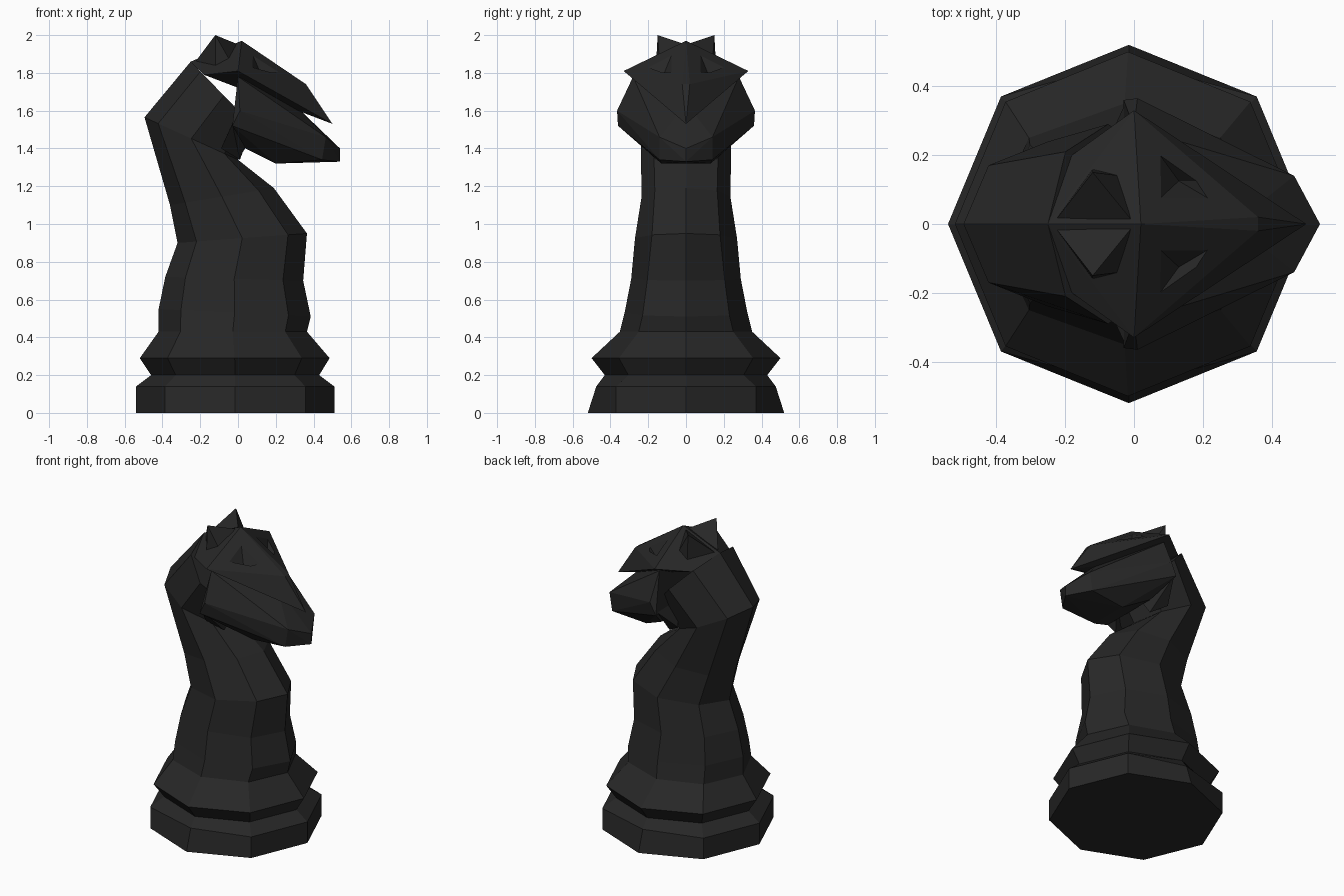
import bpy, bmesh

if "Cube" in bpy.data.objects:
    bpy.data.objects.remove(bpy.data.objects["Cube"])

mat = bpy.data.materials.new("black")
mat.diffuse_color = (0.02, 0.02, 0.02, 1)
mat.use_nodes = True
mat.node_tree.nodes["Principled BSDF"].inputs["Base Color"].default_value = mat.diffuse_color


def finish(bm, name):
    bmesh.ops.recalc_face_normals(bm, faces=bm.faces)
    me = bpy.data.meshes.new(name)
    bm.to_mesh(me)
    bm.free()
    me.materials.append(mat)
    ob = bpy.data.objects.new(name, me)
    bpy.context.collection.objects.link(ob)
    return ob


def hull(name, pts, mirror=False):
    """Faceted solid around points, optionally with their y-mirrored twins."""
    if mirror:
        pts = list(pts) + [(x, -y, z) for x, y, z in pts if y]
    bm = bmesh.new()
    for p in pts:
        bm.verts.new(p)
    res = bmesh.ops.convex_hull(bm, input=bm.verts)
    loose = [v for v in bm.verts if not v.link_faces]
    bmesh.ops.delete(bm, geom=loose, context='VERTS')
    return finish(bm, name)


def loft(name, rings):
    """Eight-sided tilted rings: back x, back z, front x, front z, half width, diagonal half width."""
    bm = bmesh.new()
    loops = []
    c = 0.7071
    for xb, zb, xf, zf, w, d in rings:
        loop = []
        for u, y in ((1, 0), (c, d), (0, w), (-c, d), (-1, 0), (-c, -d), (0, -w), (c, -d)):
            t = (u + 1) / 2
            loop.append(bm.verts.new((xb + (xf - xb) * t, y, zb + (zf - zb) * t)))
        loops.append(loop)
    for a, b in zip(loops, loops[1:]):
        for i in range(8):
            j = (i + 1) % 8
            bm.faces.new((a[i], a[j], b[j], b[i]))
    bm.faces.new(loops[0][::-1])
    bm.faces.new(loops[-1])
    return finish(bm, name)


# Octagonal base, collar and neck in one loft
loft("base_and_neck", [
    (-.54, 0, .51, 0, .52, .37),
    (-.54, .14, .51, .14, .475, .37),
    (-.46, .20, .43, .20, .43, .305),
    (-.52, .29, .485, .29, .50, .355),
    (-.42, .43, .365, .43, .35, .25),
    (-.42, .55, .385, .51, .325, .23),
    (-.385, .72, .345, .70, .29, .205),
    (-.32, .90, .365, .95, .27, .18),
    (-.36, 1.10, .19, 1.19, .235, .165),
    (-.495, 1.565, 0, 1.34, .24, .17),
    (-.25, 1.86, .10, 1.50, .29, .21),
])

# Cheeks and wedge-shaped muzzle
hull("head", [
    (0, .28, 1.78), (.01, .365, 1.60), (-.03, .36, 1.52), (.04, .20, 1.40),
    (.20, .13, 1.32), (.465, .14, 1.46), (.445, .14, 1.34),
    (.54, 0, 1.40), (.54, 0, 1.33), (.29, 0, 1.64),
], mirror=True)

# Brow plate running to a pointed forelock
brow = hull("brow", [
    (.02, 0, 1.97), (0, .33, 1.81), (-.25, 0, 1.86), (-.18, .20, 1.79),
    (.36, .02, 1.74), (.50, 0, 1.53), (.31, .05, 1.62),
], mirror=True)

for s, side in ((1, "left"), (-1, "right")):
    # Sunken eye
    rim = [(.05, .235), (.06, .06), (.24, .06), (.20, .125)]
    pts = [(x, s * y, 1.99 - .485 * y - .66 * (x - .02)) for x, y in rim]
    cutter = hull("eye_cutter_" + side, pts + [(.13, s * .125, 1.775)])
    cutter.hide_render = True
    cutter.hide_set(True)
    mod = brow.modifiers.new("eye_" + side, 'BOOLEAN')
    mod.operation = 'DIFFERENCE'
    mod.solver = 'EXACT'
    mod.object = cutter

    # Ear spike
    hull("ear_" + side, [(-.225, s * .015, 1.86), (-.01, s * .015, 1.955), (-.12, s * .15, 2.0),
                         (-.12, s * .16, 1.82), (-.04, s * .14, 1.86)])

    # Jaw corner under the cheek
    hull("jaw_" + side, [(-.09, s * .21, 1.40), (.01, s * .16, 1.34), (.04, s * .12, 1.42),
                         (-.03, s * .34, 1.53), (0, s * .10, 1.60)])
